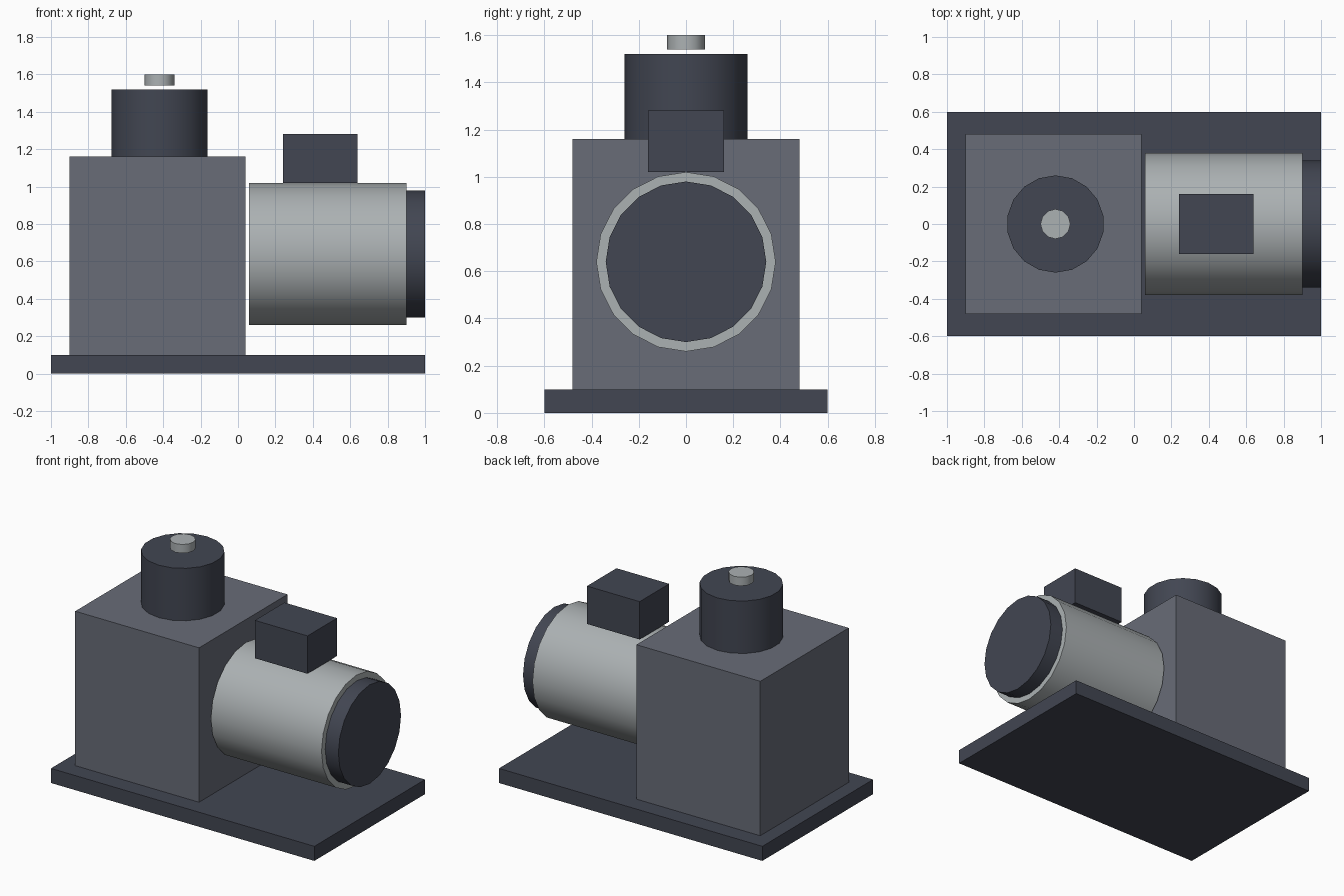
import bpy
import math

default = bpy.data.objects.get("Cube")
if default:
    bpy.data.objects.remove(default, do_unlink=True)


def make_material(name, colour):
    mat = bpy.data.materials.new(name)
    mat.use_nodes = True
    mat.diffuse_color = colour
    for node in mat.node_tree.nodes:
        if node.type == "BSDF_PRINCIPLED":
            node.inputs["Base Color"].default_value = colour
    return mat


dark = make_material("dark slate", (0.054, 0.061, 0.084, 1))
grey = make_material("mid grey", (0.138, 0.150, 0.186, 1))
light = make_material("light metal", (0.41, 0.44, 0.45, 1))


def box(name, x, y, z, mat):
    """Box from (min, max) ranges along each axis."""
    ranges = (x, y, z)
    bpy.ops.mesh.primitive_cube_add(size=1, location=[(a + b) / 2 for a, b in ranges])
    obj = bpy.context.object
    obj.name = name
    obj.scale = [b - a for a, b in ranges]
    bpy.ops.object.transform_apply(location=False, rotation=False, scale=True)
    obj.data.materials.append(mat)
    return obj


def cylinder(name, sides, radius, length, centre, mat, along_x=False):
    rotation = (0, math.pi / 2, 0) if along_x else (0, 0, 0)
    bpy.ops.mesh.primitive_cylinder_add(vertices=sides, radius=radius, depth=length,
                                        location=centre, rotation=rotation)
    obj = bpy.context.object
    obj.name = name
    obj.data.materials.append(mat)
    bpy.ops.object.shade_smooth_by_angle(angle=math.radians(40))
    return obj


# Base and main housing
box("base_plate", (-1, 1), (-0.6, 0.6), (0, 0.1), dark)
box("housing", (-0.9, 0.04), (-0.48, 0.48), (0.1, 1.16), grey)

# Round turret with a small stud floating just above it
cylinder("turret", 18, 0.26, 0.36, (-0.42, 0, 1.34), dark)
cylinder("top_stud", 12, 0.08, 0.06, (-0.42, 0, 1.57), light)

# Motor lying along x, with its end cap and terminal box
cylinder("motor_body", 20, 0.38, 0.84, (0.48, 0, 0.64), light, along_x=True)
cylinder("motor_end_cap", 20, 0.34, 0.10, (0.95, 0, 0.64), dark, along_x=True)
box("terminal_box", (0.24, 0.64), (-0.16, 0.16), (1.02, 1.28), dark)
